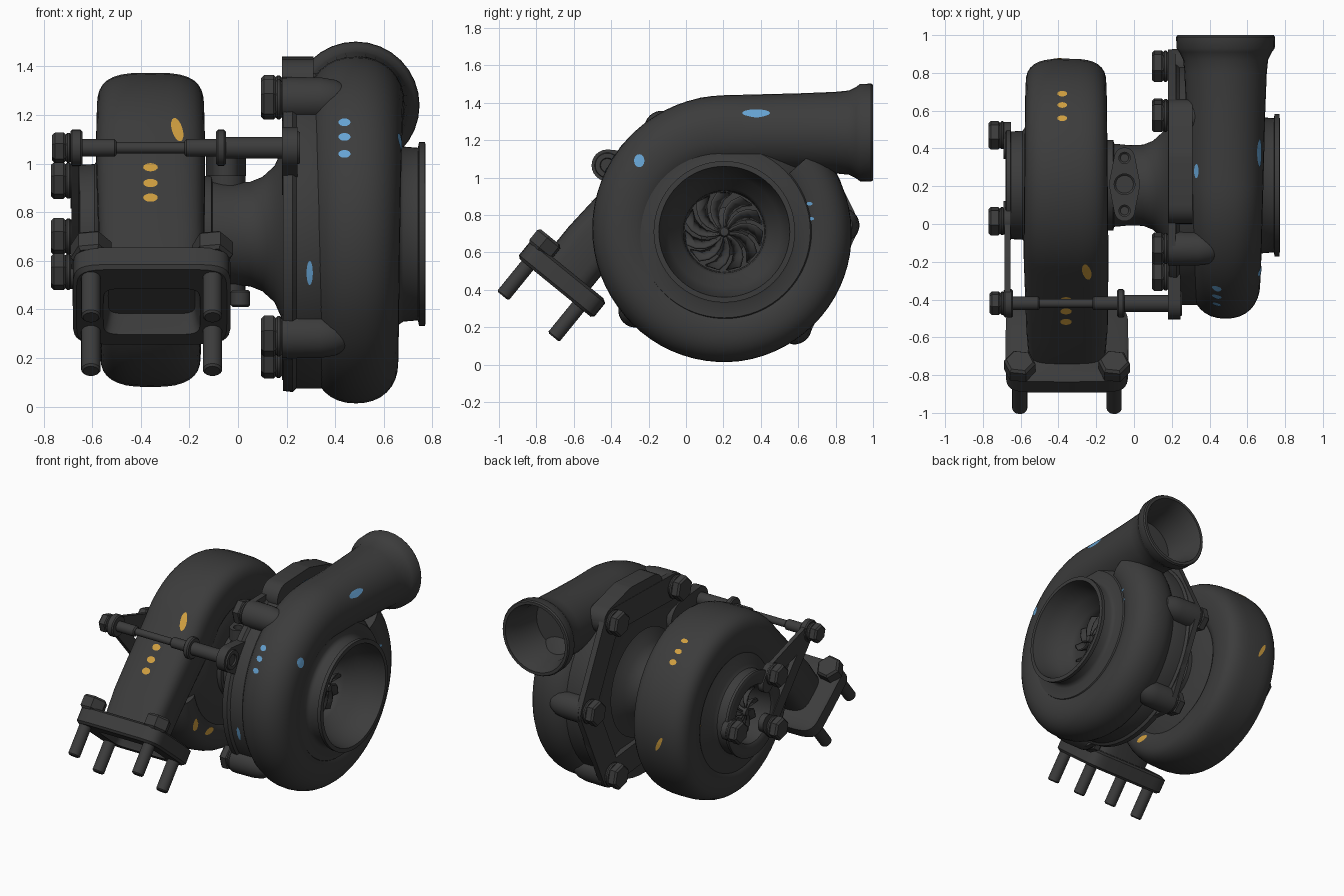
import bpy, bmesh, math
from mathutils import Vector as V
from mathutils.bvhtree import BVHTree

if "Cube" in bpy.data.objects:
    bpy.data.objects.remove(bpy.data.objects["Cube"])


def material(name, c):
    m = bpy.data.materials.new(name)
    m.diffuse_color = (*c, 1)
    m.use_nodes = True
    m.node_tree.nodes["Principled BSDF"].inputs["Base Color"].default_value = m.diffuse_color
    return m


GREY = material("dark_grey_metal", (0.045, 0.045, 0.045))
ORANGE = material("orange_mark", (0.62, 0.34, 0.05))
BLUE = material("blue_mark", (0.13, 0.36, 0.64))
X = V((1, 0, 0))
CY, CZ = 0.205, 0.71          # shaft axis


def finish(name, bm, mat=GREY):
    bmesh.ops.remove_doubles(bm, verts=bm.verts, dist=1e-5)
    bmesh.ops.recalc_face_normals(bm, faces=bm.faces)
    me = bpy.data.meshes.new(name)
    bm.to_mesh(me)
    bm.free()
    me.materials.append(mat)
    ob = bpy.data.objects.new(name, me)
    bpy.context.collection.objects.link(ob)
    return ob


def skin(name, rings, caps=False, mat=GREY):
    """Join rings of points into a surface."""
    bm = bmesh.new()
    vs = [[bm.verts.new(p) for p in r] for r in rings]
    n = len(vs[0])
    for a, b in zip(vs, vs[1:]):
        for i in range(n):
            bm.faces.new((a[i], a[(i + 1) % n], b[(i + 1) % n], b[i]))
    if caps:
        bm.faces.new(vs[0])
        bm.faces.new(vs[-1])
    return finish(name, bm, mat)


def lathe(name, prof, o=(0, CY, CZ), axis=X, n=64):
    a = V(axis).normalized()
    u = a.orthogonal().normalized()
    w = a.cross(u)
    ang = [2 * math.pi * i / n for i in range(n)]
    return skin(name, [[V(o) + a * h + (u * math.cos(t) + w * math.sin(t)) * r for t in ang]
                       for h, r in prof])


def cyl(name, p, q, r, n=24, c=0.008):
    d = V(q) - V(p)
    L = d.length
    return lathe(name, [(0, 0), (0, r - c), (c, r), (L - c, r), (L, r - c), (L, 0)], p, d, n)


def bolt(name, p, d, r, h):
    """Hex head on a washer."""
    cyl(name + "_washer", p, V(p) + V(d) * h * 0.3, r * 0.95)
    cyl(name + "_head", V(p) + V(d) * h * 0.25, V(p) + V(d) * h, r, 6, 0.012)


def hull(name, discs, x0, x1):
    """Rounded plate across x around (y, z, radius) discs."""
    bm = bmesh.new()
    for y, z, r in discs:
        for i in range(24):
            t = math.tau * i / 24
            for x in (x0, x1):
                bm.verts.new((x, y + r * math.cos(t), z + r * math.sin(t)))
    bmesh.ops.convex_hull(bm, input=bm.verts)
    bmesh.ops.delete(bm, geom=[v for v in bm.verts if not v.link_faces], context='VERTS')
    bmesh.ops.dissolve_limit(bm, angle_limit=0.02, verts=bm.verts, edges=bm.edges)
    return finish(name, bm)


def section(c, rad, hx, hr, e=2.0, n=32):
    pts = []
    for i in range(n):
        t = math.tau * i / n
        cs, sn = math.cos(t), math.sin(t)
        pts.append(V(c) + X * hx * math.copysign(abs(cs) ** (2 / e), cs)
                   + V(rad) * hr * math.copysign(abs(sn) ** (2 / e), sn))
    return pts


def radial(deg):
    t = math.radians(deg)
    return V((0, math.cos(t), math.sin(t)))


def lerp(a, b, t):
    return a + (b - a) * t


# Compressor scroll with straight flared outlet
rings = []
N = 60
for i in range(N + 1):
    t = i / N
    deg = lerp(42, -270, t)
    r = lerp(0.145, 0.20, t)
    out = 0.672 + 0.025 * min(1, t * 2.5) + 0.033 * max(0, (t - .6) / .4)
    rd = radial(deg)
    rings.append(section(V((0.485, CY, CZ)) + rd * (out - r), rd, lerp(.172, .2, t ** 3), r, 2.2))
for y, r in ((0.4, .205), (0.6, .21), (0.8, .218), (0.87, .225), (0.91, .245), (0.93, .26), (0.99, .262),
             (1.0, .255), (1.0, .235), (0.9, .2), (0.72, .185)):
    rings.append(section((0.485, y, 1.24), (0, 0, 1), r, r))
scroll = skin("compressor_scroll", rings, True)

# Compressor body with inlet bowl
body = lathe("compressor_body", [(.20, .1), (.2, .3), (.22, .46), (.19, .55), (.185, .645), (.225, .65),
      (.24, .635), (.40, .635), (.46, .6), (.6, .5), (.655, .46), (.657, .385), (.665, .37), (.68, .36),
      (.74, .355), (.745, .378), (.77, .378), (.772, .35), (.70, .335), (.6, .30), (.53, .235), (.5, .22),
      (.42, .215), (.42, 0)])

# Backing plate strips, bosses and bolts
bolts = [(.835, .745), (.57, 1.28), (-.13, 1.265), (-.27, .29), (.58, .2)]
for i, j in ((0, 1), (1, 2), (3, 4), (4, 0)):
    hull(f"backplate_strip_{i}", [(*bolts[i], .09), (*bolts[j], .09)], .18, .22)
for i, (y, z) in enumerate(bolts):
    lathe(f"compressor_boss_{i}", [(0, 0), (0, .092), (.14, .09), (.2, .08), (.245, .055), (.26, .02), (.26, 0)],
          (.2, y, z), X, 28)
    bolt(f"compressor_bolt_{i}", (.18, y, z), (-1, 0, 0), .087, .085)
hull("backplate_top_corner", [(.1, 1.33, .1), (.57, 1.29, .09), (.35, 1.36, .08)], .182, .31)

# Wheels: hub and twisted blades
def wheel(name, xb, xf, R, count, turn):
    lathe(name + "_hub", [(xb, .13), (lerp(xb, xf, .3), .07), (lerp(xb, xf, .7), .035), (xf, .028),
          (lerp(xb, xf, 1.15), .022), (lerp(xb, xf, 1.17), 0)], n=24)
    bm = bmesh.new()
    for k in range(count):
        rows = []
        for i in range(6):
            s = i / 5
            a = 360 * k / count + turn * s * s * 32
            p = V((0, CY, CZ)) + X * lerp(xf, lerp(xb, xf, .7), s) + radial(a) * lerp(.02, R, s)
            q = V((0, CY, CZ)) + X * xb + radial(a + turn * 20) * lerp(.02, R, s)
            rows.append([bm.verts.new(p), bm.verts.new(q)])
        for a, b in zip(rows, rows[1:]):
            bm.faces.new((a[0], a[1], b[1], b[0]))
    ob = finish(name + "_blades", bm)
    m = ob.modifiers.new("thickness", 'SOLIDIFY')
    m.thickness = 0.012


wheel("compressor_wheel", .43, .56, .208, 11, -1)
wheel("turbine_wheel", -.51, -.61, .185, 10, 1)

# Turbine scroll with slanted inlet pipe
D = V((0, .63, .775)).normalized()
W = V((0, D.z, -D.y))
P = V((-.355, -.70, .41))
S = V((-.36, CY, CZ))
rings = [section(P + D * .08, -W, .205, .15, 4), section(P + D * .3, -W, .217, .15, 4)]
for i in range(49):
    t = i / 48
    rd = radial(lerp(140, -170, t))
    h = lerp(.17, .12, t)
    out = .63 + .048 * math.sin(min(1, t * 1.5) * math.pi)
    rings.append(section(S + rd * (out - h), rd, lerp(.225, .2, t), h, lerp(3.4, 2.5, t)))
turbine = skin("turbine_scroll", rings, True)

# Turbine body and outlet collar
lathe("turbine_body", [(-.14, 0), (-.14, .26), (-.15, .36), (-.2, .5), (-.52, .5), (-.562, .41), (-.575, .31),
      (-.59, .288), (-.65, .285), (-.655, .295), (-.675, .295), (-.68, .285), (-.68, .215), (-.67, .2),
      (-.55, .19), (-.5, .19), (-.5, 0)])

# Inlet flange with recessed opening, studs and bolts
skin("inlet_flange", [section(P + D * h + W * o, W, a, b, e) for h, o, a, b, e in (
    (.12, 0, .30, .235, 7), (.105, 0, .325, .26, 7), (.015, 0, .325, .26, 7), (0, 0, .31, .245, 7),
    (0, .03, .2, .15, 7), (.03, .03, .19, .14, 7), (.12, .02, .17, .10, 7))], True)
for sx in (-1, 1):
    for sw in (-.19, .16):
        p = P + X * .25 * sx + W * sw
        cyl(f"flange_stud_{sx}_{sw}", p + D * .05, p - D * .21, .04, 20)
        if sw < 0:
            cyl(f"flange_bolt_{sx}", p + D * .1, p + D * .195, .085, 6, .014)

# Bearing housing between the scrolls
lathe("bearing_housing", [(-.145, 0), (-.145, .24), (-.11, .24), (-.105, .22), (-.02, .212), (.05, .215),
      (.1, .235), (.15, .28), (.19, .37), (.2, .1)])
cyl("oil_inlet_neck", (-.05, .21, .85), (-.05, .21, .985), .08)
cyl("oil_drain_neck", (-.03, .21, .46), (-.03, .21, .6), .06)
cyl("oil_drain_flange", (-.02, .21, .42), (-.02, .21, .475), .065)
for y in (.08, .34):
    cyl(f"drain_bolt_{y}", (.01, y, .41), (.01, y, .48), .04)

# Oil inlet flange with three holes
bm = bmesh.new()
for y, r in ((.07, .055), (.21, .082), (.35, .055)):
    for i in range(24):
        t = math.tau * i / 24
        for z in (.95, 1.03):
            bm.verts.new((-.05 + r * math.cos(t), y + r * math.sin(t), z))
bmesh.ops.convex_hull(bm, input=bm.verts)
bmesh.ops.delete(bm, geom=[v for v in bm.verts if not v.link_faces], context='VERTS')
oil = finish("oil_inlet_flange", bm)
for y, r in ((.07, .03), (.21, .055), (.35, .03)):
    c = cyl(f"oil_hole_cutter_{y}", (-.05, y, .985), (-.05, y, 1.1), r)
    c.hide_render = True
    c.hide_viewport = True
    m = oil.modifiers.new("hole", 'BOOLEAN')
    m.operation = 'DIFFERENCE'
    m.object = c

# Outlet bracket and its bolts
A = (-.42, 1.065)
outlet = [(.015, .93), (.47, .70), (.015, .555)]
for i, (y, z) in enumerate(outlet):
    hull(f"outlet_lug_{i}", [(y, z, .07), (lerp(y, CY, .25), lerp(z, CZ, .25), .06)], -.69, -.65)
    bolt(f"outlet_bolt_{i}", (-.685, y, z), (-1, 0, 0), .078, .085)
hull("bracket_upper_arm", [(*outlet[0], .06), (*A, .06)], -.685, -.655)
hull("bracket_lower_arm", [(*outlet[2], .045), (*A, .045)], -.685, -.655)

# Support rod joining both housings
for i, (x0, x1, r) in enumerate(((-.69, -.64, .075), (-.65, -.5, .036), (-.52, -.16, .024),
                                 (-.22, -.07, .036), (-.09, -.05, .075), (-.06, .19, .045))):
    cyl(f"support_rod_part_{i}", (x0, *A), (x1, *A), r)
bolt("support_rod_bolt", (-.685, *A), (-1, 0, 0), .065, .08)
hull("support_lug", [(A[0], A[1], .085), (-.22, 1.0, .13)], .18, .245)
lathe("support_lug_ring", [(.24, .07), (.255, .065), (.255, .04), (.242, .035)], (0, *A), X, 28)

# Flow marks: thin patches laid on the scrolls
def mark(target, mat, o, d, u, a, b):
    me = target.data
    tree = BVHTree.FromPolygons([v.co for v in me.vertices], [p.vertices[:] for p in me.polygons])
    d, u = V(d), V(u).normalized()
    w = d.cross(u)
    out = []
    for k in (1, .5, .02):
        row = []
        for i in range(16):
            t = math.tau * i / 16
            hit, nor, _, _ = tree.ray_cast(V(o) - d * 3 + (u * a * math.cos(t) + w * b * math.sin(t)) * k, d)
            if hit is None:
                return
            row.append(hit - d * .005)
        out.append(row)
    skin(mat.name + "_patch", out, True, mat)


F, L, T, B, Z = (0, 1, 0), (-1, 0, 0), (0, 0, -1), (0, -1, 0), (0, 0, 1)
for z in (1.17, 1.11, 1.04):
    mark(scroll, BLUE, (.438, 0, z), F, X, .025, .016)
mark(body, BLUE, (.295, 0, .55), F, Z, .05, .013)
for y, z, a, b in ((.375, 1.345, .075, .02), (-.25, 1.09, .028, .035), (.66, .86, .016, .01), (.67, .78, .014, .009)):
    mark(scroll, BLUE, (0, y, z), L, (0, 1, 0), a, b)
mark(scroll, BLUE, (.33, .28, 0), T, (0, 1, 0), .038, .012)
mark(scroll, BLUE, (.665, .38, 0), T, (0, 1, 0), .06, .01)
for z in (.985, .92, .86):
    mark(turbine, ORANGE, (-.36, 0, z), F, X, .03, .017)
for y in (.69, .63, .56):
    mark(turbine, ORANGE, (-.38, y, 0), T, X, .026, .015)
mark(turbine, ORANGE, (-.25, 0, 1.14), F, (-.3, 0, 1), .05, .022)
mark(turbine, ORANGE, (-.4, 0, .68), B, (-.5, 0, 1), .06, .014)
mark(turbine, ORANGE, (0, .62, .75), X, Z, .04, .018)
mark(turbine, ORANGE, (0, -.1, .33), L, (0, 1, 0), .05, .022)
mark(turbine, ORANGE, (0, -.25, .43), L, Z, .045, .024)

# Smooth shading with sharp edges kept
meshes = [o for o in bpy.context.collection.objects if o.type == 'MESH' and not o.hide_render]
for o in meshes:
    o.select_set(True)
bpy.context.view_layer.objects.active = meshes[0]
bpy.ops.object.shade_smooth_by_angle(angle=math.radians(35))
